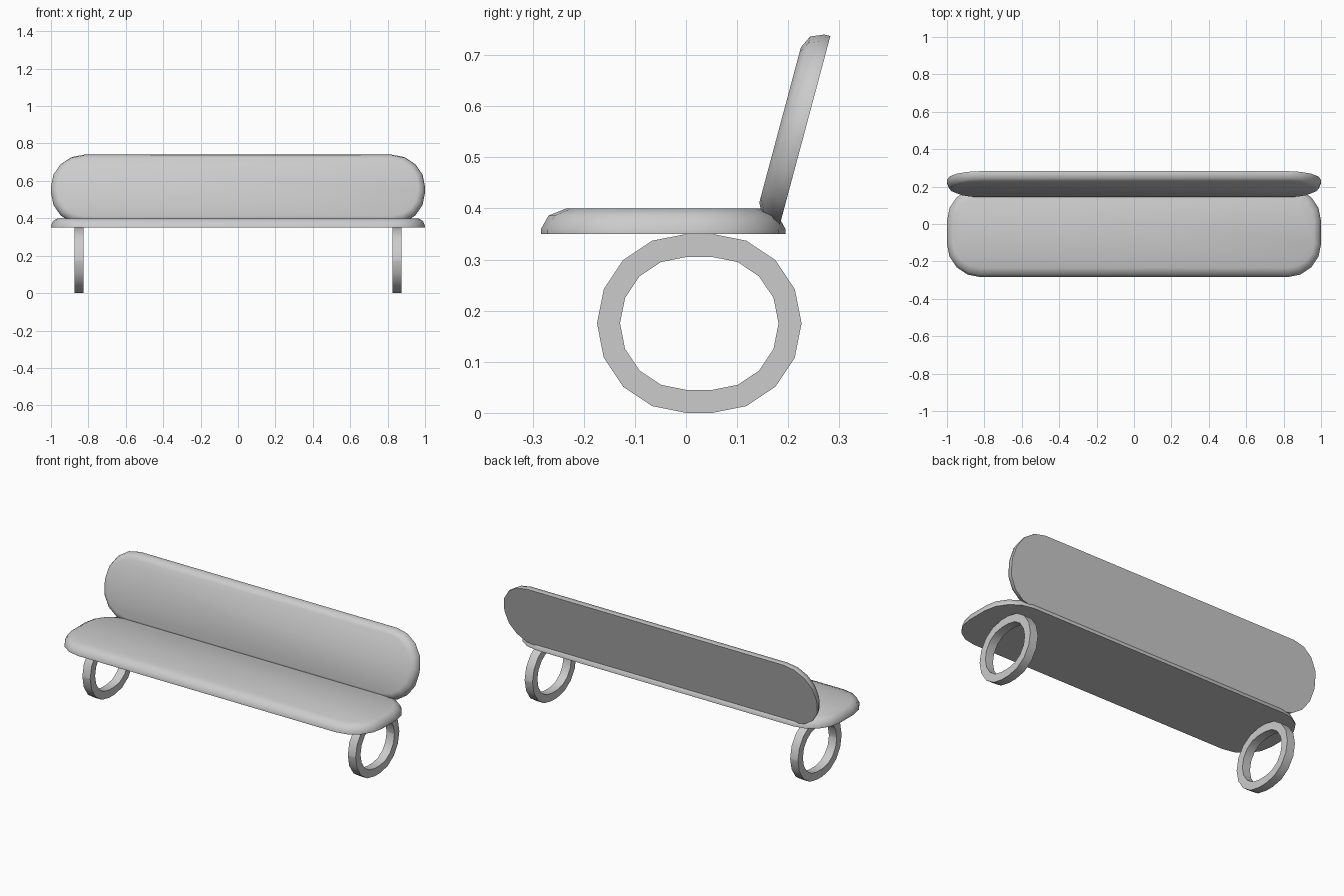
import bpy, bmesh, math
from mathutils import Matrix, Vector

if "Cube" in bpy.data.objects:
    bpy.data.objects.remove(bpy.data.objects["Cube"])


def outline(hx, hy, rx, ry, n=4):
    """Counter-clockwise rounded rectangle with n segments per corner."""
    pts = []
    for q, (sx, sy) in enumerate([(1, 1), (-1, 1), (-1, -1), (1, -1)]):
        for i in range(n + 1):
            a = math.pi / 2 * (q + i / n)
            pts.append((sx * (hx - rx) + rx * math.cos(a),
                        sy * (hy - ry) + ry * math.sin(a)))
    return pts


def finish(name, bm, matrix):
    bmesh.ops.remove_doubles(bm, verts=bm.verts, dist=1e-5)
    bmesh.ops.recalc_face_normals(bm, faces=bm.faces)
    mesh = bpy.data.meshes.new(name)
    bm.to_mesh(mesh)
    bm.free()
    obj = bpy.data.objects.new(name, mesh)
    bpy.context.collection.objects.link(obj)
    obj.matrix_world = matrix
    bpy.ops.object.select_all(action='DESELECT')
    obj.select_set(True)
    bpy.context.view_layer.objects.active = obj
    bpy.ops.object.shade_smooth_by_angle(angle=math.radians(50))
    return obj


def bridge(bm, a, b):
    for i in range(len(a)):
        j = (i + 1) % len(a)
        bm.faces.new((a[i], a[j], b[j], b[i]))


def cushion(name, hx, hy, r, profile, matrix):
    """Slab with a flat base and a rounded upper rim; profile = (inset x, inset y, height)."""
    bm = bmesh.new()
    loops = [[bm.verts.new((x, y, z)) for x, y in outline(hx - ix, hy - iy, r - ix, r - iy)]
             for ix, iy, z in profile]
    for a, b in zip(loops, loops[1:]):
        bridge(bm, a, b)
    bm.faces.new(loops[0][::-1])
    bm.faces.new(loops[-1])
    return finish(name, bm, matrix)


def ring_leg(name, x):
    """Hoop standing in the YZ plane."""
    bm = bmesh.new()
    w, t = 0.025, 0.045

    def loop(inset, side):
        r = 0.1745 - inset
        return [bm.verts.new((side, p, q))
                for p, q in outline(0.2 - inset, 0.175 - inset, r, r)]

    loops = [loop(0, -w), loop(0, w), loop(t, w), loop(t, -w)]
    for i in range(4):
        bridge(bm, loops[i], loops[(i + 1) % 4])
    return finish(name, bm, Matrix.Translation((x, 0.026, 0.175)))


# Seat
cushion("seat", 1.0, 0.2395, 0.178,
        [(0, 0, 0), (0, 0, 0.009), (0.011, 0.015, 0.036), (0.037, 0.05, 0.05)],
        Matrix.Translation((0, -0.0445, 0.35)))

# Backrest: base faces the rear, leaning back 15 degrees
t = math.radians(15)
up = Vector((0, math.sin(t), math.cos(t)))
rear = Vector((0, math.cos(t), -math.sin(t)))
lean = (Matrix.Translation(up * 0.592 + rear * 0.082)
        @ Matrix.Rotation(math.pi / 2 - t, 4, 'X'))
cushion("backrest", 1.0, 0.193, 0.178,
        [(0, 0, 0), (0, 0, 0.012), (0.011, 0.011, 0.038), (0.037, 0.036, 0.05)], lean)

# Ring legs
for side, x in (("left", -0.85), ("right", 0.85)):
    ring_leg(side + "_ring_leg", x)
